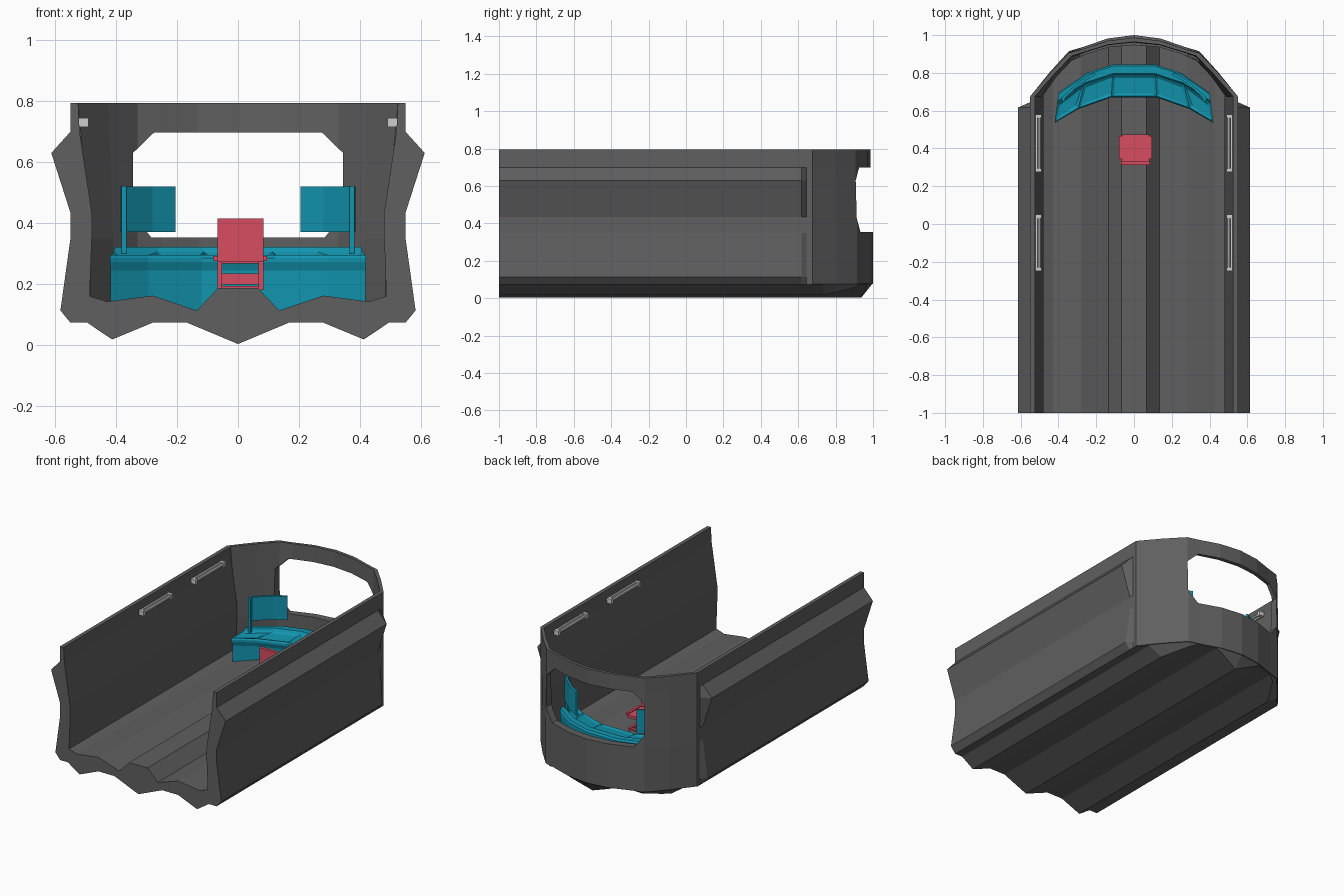
import bpy, bmesh, math
from mathutils import Vector

if "Cube" in bpy.data.objects:
    bpy.data.objects.remove(bpy.data.objects["Cube"])


def material(name, rgb):
    m = bpy.data.materials.new(name)
    m.diffuse_color = (*rgb, 1)
    m.use_nodes = True
    m.node_tree.nodes["Principled BSDF"].inputs["Base Color"].default_value = m.diffuse_color
    return m


GREY = material("hull grey", (0.115, 0.115, 0.115))
TEAL = material("console teal", (0.006, 0.30, 0.43))
RED = material("seat red", (0.68, 0.075, 0.12))
LIGHT = material("lamp grey", (0.62, 0.62, 0.62))


def finish(bm, name, mat):
    bmesh.ops.recalc_face_normals(bm, faces=bm.faces)
    me = bpy.data.meshes.new(name)
    bm.to_mesh(me)
    bm.free()
    me.materials.append(mat)
    ob = bpy.data.objects.new(name, me)
    bpy.context.collection.objects.link(ob)
    return ob


def loft_bm(rings):
    """Skin closed rings of equal length and cap both ends."""
    bm = bmesh.new()
    vs = [[bm.verts.new(p) for p in r] for r in rings]
    n = len(vs[0])
    for a, b in zip(vs, vs[1:]):
        for i in range(n):
            j = (i + 1) % n
            bm.faces.new((a[i], a[j], b[j], b[i]))
    bm.faces.new(vs[0])
    bm.faces.new(vs[-1][::-1])
    bmesh.ops.recalc_face_normals(bm, faces=bm.faces)
    return bm


def loft(name, rings, mat):
    return finish(loft_bm(rings), name, mat)


def boxes(name, spans, mat):
    """One object made of boxes given as (x0, x1, y0, y1, z0, z1)."""
    bm = bmesh.new()
    for x0, x1, y0, y1, z0, z1 in spans:
        vs = bmesh.ops.create_cube(bm, size=1)["verts"]
        for v in vs:
            v.co = ((x0 + x1) / 2 + v.co.x * (x1 - x0),
                    (y0 + y1) / 2 + v.co.y * (y1 - y0),
                    (z0 + z1) / 2 + v.co.z * (z1 - z0))
    return finish(bm, name, mat)


def boolean(ob, cutter, op):
    mod = ob.modifiers.new("cut", "BOOLEAN")
    mod.operation, mod.solver, mod.object = op, "EXACT", cutter
    bpy.context.view_layer.update()
    dg = bpy.context.evaluated_depsgraph_get()
    me = bpy.data.meshes.new_from_object(ob.evaluated_get(dg))
    ob.modifiers.clear()
    ob.data = me
    bpy.data.objects.remove(cutter)


def mirrored(half):
    """Half section whose first point lies on the centre line."""
    return half + [(-x, z) for x, z in reversed(half[1:])]


# hull: trough-shaped section, side bulges fade out towards the nose
outer = [(0, .003), (.167, .073), (.28, .073), (.413, .018), (.495, .073), (.55, .073),
         (.583, .113), (.55, .35), (.55, .434), (.613, .63), (.55, .70), (.55, .795)]
floor_in = [(.487, .16), (.43, .142), (.28, .162), (.135, .113), (.065, .187)]
inner = [(.525, .795), (.52, .70), (.48, .434), (.48, .35)] + floor_in
section = mirrored(outer + inner)
flat = [(max(-.55, min(.55, x)), z) for x, z in section]
loft("hull", [[(x, y, z) for x, z in s] for y, s in
              ((-1, section), (.617, section), (.645, flat), (.675, flat))], GREY)

# nose wall: plan stations from side to centre
NY = .675
plan = [(.55, NY), (.445, .805), (.345, .915), (.27, .937), (.14, .982), (0, 1.0)]
in_low = [(.485, NY), (.41, .78), (.33, .865), (.25, .90), (.13, .937), (0, .947)]
in_top = [(.525, NY), (.425, .79), (.33, .89), (.255, .913), (.135, .95), (0, .964)]


def station(o, l, t, s):
    top = (o[0], NY + (o[1] - NY) * .96)
    pts = [(o, .075), (o, .35), (top, .70), (top, .795), (t, .795), (l, .35), (l, .075)]
    return [(s * p[0], p[1], z) for p, z in pts]


right = [station(o, l, t, 1) for o, l, t in zip(plan, in_low, in_top)]
left = [station(o, l, t, -1) for o, l, t in zip(plan, in_low, in_top)]
nose = loft("nose_wall", right + left[-2::-1], GREY)

# window opening
win = [(.285, .353), (.345, .43), (.345, .63), (.275, .698)]
win += [(-x, z) for x, z in reversed(win)]
boolean(nose, loft("window_cutter", [[(x, y, z) for x, z in win] for y in (.70, 1.2)], GREY),
        "DIFFERENCE")

# nose floor: same floor section trimmed by the tapered nose plan
fsec = mirrored(outer[:6] + [(.55, .15)] + floor_in)
nfloor = loft("nose_floor", [[(x, y, z) for x, z in fsec] for y in (NY, 1.05)], GREY)
full_plan = plan + [(-x, y) for x, y in plan[-2::-1]]
trim = [[(x * k, NY - .002 + (y - NY) * k, z) for x, y in full_plan]
        for z, k in ((-.01, .78), (.075, .99), (.4, .99))]
boolean(nfloor, loft("floor_trim", trim, GREY), "INTERSECT")

# console: section swept around the arc, screens sunk into the top
front = [(.42, .535), (.296, .608), (.12, .67)]
back = [(.40, .695), (.25, .80), (.11, .845)]
front += [(-x, y) for x, y in reversed(front)]
back += [(-x, y) for x, y in reversed(back)]
csec = [(.06, .105), (.06, .245), (.0, .272), (.0, .285), (.04, .295), (.66, .305),
        (.72, .321), (.95, .321), (1, .31), (1, .28), (.85, .105)]
bm = loft_bm([[(f[0] + (b[0] - f[0]) * t, f[1] + (b[1] - f[1]) * t, z) for t, z in csec]
              for f, b in zip(front, back)])
tops = [f for f in bm.faces if f.normal.z > .9 and .295 < f.calc_center_median().z < .304]
bmesh.ops.inset_individual(bm, faces=tops, thickness=.018, depth=-.008)
finish(bm, "console", TEAL)

# monitors: bent screens on posts, one each side
for s, side in ((-1, "left"), (1, "right")):
    line = [(.378, .655), (.28, .745), (.205, .79)]
    loft(side + "_monitor", [[(s * x, y, .37), (s * x, y, .52),
                              (s * (x + .008), y + .012, .52), (s * (x + .008), y + .012, .37)]
                             for x, y in line], TEAL)
    xs = sorted((s * .366, s * .382))
    boxes(side + "_monitor_post", [(*xs, .648, .664, .30, .521)], TEAL)

# seat: back, cushion, side frames and foot bars
boxes("seat", [
    (-.068, .084, .312, .332, .285, .415),
    (-.068, .084, .312, .34, .272, .287),
    (-.064, .080, .335, .475, .268, .286),
    (-.080, -.062, .345, .465, .276, .292),
    (.078, .096, .345, .465, .276, .292),
    (-.068, -.052, .33, .36, .183, .275),
    (.068, .084, .33, .36, .183, .275),
    (-.068, .084, .335, .355, .199, .235),
    (-.068, -.052, .33, .46, .180, .197),
    (.068, .084, .33, .46, .180, .197),
    (-.068, .084, .44, .46, .180, .193)], RED)

# wall lamps: tube between two end brackets on a backing strip
for s, side in ((-1, "left"), (1, "right")):
    for y0, y1, where in ((-.25, .05, "rear"), (.275, .58, "fore")):
        wall, face = s * .524, s * .490
        a, b = sorted((wall, face))
        c, d = sorted((wall, s * .512))
        boxes(f"{side}_{where}_lamp_mount", [
            (a, b, y0, y0 + .02, .715, .745), (a, b, y1 - .02, y1, .715, .745),
            (c, d, y0, y1, .717, .743)], LIGHT)
        ring = [(s * .502 + .009 * math.cos(i * math.pi / 4),
                 .73 + .009 * math.sin(i * math.pi / 4)) for i in range(8)]
        loft(f"{side}_{where}_lamp_tube",
             [[(x, y, z) for x, z in ring] for y in (y0 + .015, y1 - .015)], LIGHT)
